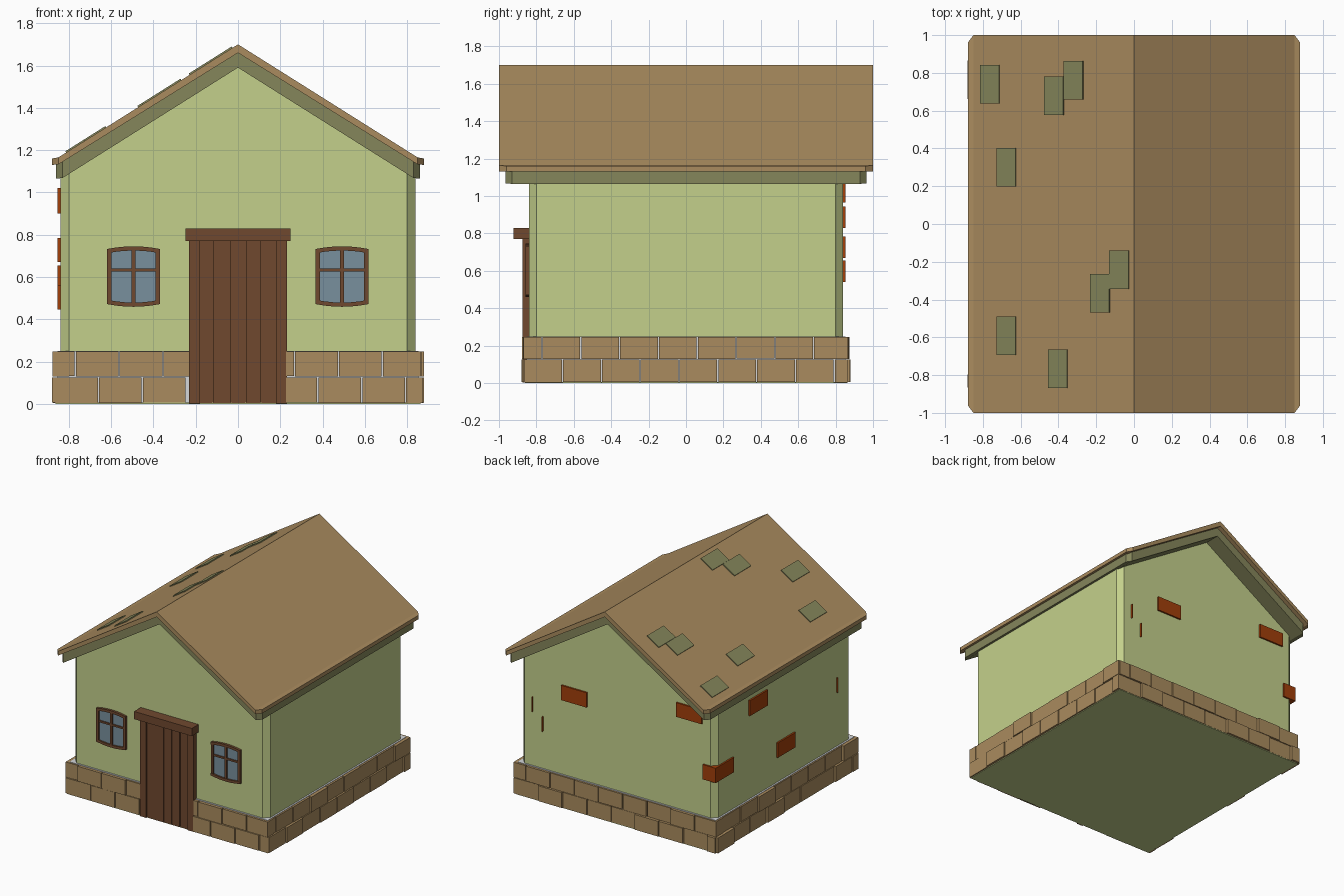
import bpy, bmesh, math, random
from mathutils import Matrix

random.seed(4)
cube = bpy.data.objects.get("Cube")
if cube:
    bpy.data.objects.remove(cube, do_unlink=True)


def material(name, rgb):
    m = bpy.data.materials.new(name)
    m.use_nodes = True
    m.diffuse_color = (*rgb, 1)
    m.node_tree.nodes["Principled BSDF"].inputs["Base Color"].default_value = (*rgb, 1)
    return m


plaster = material("green plaster", (0.55, 0.63, 0.26))
sandstone = material("tan sandstone", (0.40, 0.26, 0.113))
mortar = material("grey mortar", (0.66, 0.68, 0.70))
olive = material("olive trim", (0.235, 0.24, 0.105))
wood = material("dark wood", (0.16, 0.066, 0.028))
glass = material("blue glass", (0.19, 0.28, 0.34))
brick = material("red brick", (0.36, 0.05, 0.003))


def finish(name, bm, mat):
    bmesh.ops.recalc_face_normals(bm, faces=bm.faces)
    mesh = bpy.data.meshes.new(name)
    bm.to_mesh(mesh)
    bm.free()
    mesh.materials.append(mat)
    obj = bpy.data.objects.new(name, mesh)
    bpy.context.collection.objects.link(obj)


def add_box(bm, x, y, z, turn=Matrix()):
    """Box from (low, high) ranges, optionally transformed."""
    size = Matrix.Diagonal((x[1] - x[0], y[1] - y[0], z[1] - z[0], 1))
    centre = Matrix.Translation((sum(x) / 2, sum(y) / 2, sum(z) / 2))
    bmesh.ops.create_cube(bm, size=1, matrix=turn @ centre @ size)


def boxes(name, mat, ranges):
    bm = bmesh.new()
    for r in ranges:
        add_box(bm, *r)
    finish(name, bm, mat)


def add_prism(bm, outline, y0, y1):
    """Extrude an outline of (x, z) points along y."""
    face = bm.faces.new([bm.verts.new((x, y0, z)) for x, z in outline])
    new = bmesh.ops.extrude_face_region(bm, geom=[face])["geom"]
    bmesh.ops.translate(bm, vec=(0, y1 - y0, 0),
                        verts=[v for v in new if isinstance(v, bmesh.types.BMVert)])


def gable_body(name, mat, half):
    """Mirrored body from rows of (x, half depth, top z, bottom z), ridge last."""
    rows = [(-x, d, t, b) for x, d, t, b in half] + list(reversed(half[:-1]))
    bm = bmesh.new()
    rings = [[bm.verts.new((x, y, z)) for y, z in ((-d, b), (d, b), (d, t), (-d, t))]
             for x, d, t, b in rows]
    bm.faces.new(rings[0])
    bm.faces.new(rings[-1])
    for p, q in zip(rings, rings[1:]):
        for i in range(4):
            j = (i + 1) % 4
            bm.faces.new((p[i], p[j], q[j], q[i]))
    finish(name, bm, mat)


# Walls and the two roof layers
gable_body("walls", plaster, [(0.84, 0.80, 1.10, 0.004), (0.80, 0.84, 1.12, 0.004),
                              (0, 0.84, 1.62, 0.004)])
gable_body("under_roof_trim", olive, [(0.86, 0.93, 1.14, 1.065), (0.83, 0.965, 1.155, 1.068),
                                      (0, 0.965, 1.675, 1.59)])
gable_body("roof", sandstone, [(0.88, 0.96, 1.16, 1.13), (0.85, 1.0, 1.165, 1.132),
                               (0, 1.0, 1.70, 1.66)])

# Loose tiles lying on the -x slope, by plan centre
tiles = [(-0.765, 0.74), (-0.425, 0.68), (-0.322, 0.762), (-0.678, 0.30),
         (-0.08, -0.242), (-0.182, -0.367), (-0.678, -0.592), (-0.405, -0.767)]
slope = 0.63
bm = bmesh.new()
for x, y in tiles:
    turn = (Matrix.Translation((x + 0.005, y, 1.70 + slope * x))
            @ Matrix.Rotation(-math.atan(slope), 4, 'Y'))
    add_box(bm, (-0.06, 0.06), (-0.102, 0.102), (-0.01, 0.010), turn)
finish("roof_tiles", bm, olive)

# Stone base: floor, mortar core and two courses of stones on each side
M = 0.853
boxes("floor_slab", plaster, [((-0.862, 0.862), (-0.862, 0.862), (0, 0.006))])
boxes("mortar_core", mortar, [((-M, M), (-M, M), (0.006, 0.25))])
bm = bmesh.new()
step, gap, door_half = 0.2075, 0.003, 0.225
for side in range(4):
    turn = Matrix.Rotation(side * math.pi / 2, 4, 'Z')
    for first, z0, z1, reach in ((-0.66, 0.005, 0.125, 0.863), (-0.77, 0.129, 0.247, 0.861)):
        seams = [-0.868] + [first + step * i for i in range(8)] + [0.868]
        for a, b in zip(seams, seams[1:]):
            spans = [(a, b)]
            if side == 0:  # leave the doorway clear
                spans = [(a, min(b, -door_half)), (max(a, door_half), b)]
            for u0, u1 in spans:
                if u1 - u0 > 0.03:
                    out = reach + random.uniform(0, 0.018)
                    low = z0 + random.uniform(-0.001, 0.002)
                    add_box(bm, (u0 + gap, u1 - gap), (-out, -0.80), (low, z1), turn)
finish("base_stones", bm, sandstone)

# Door: posts, planks, backing and lintel
boxes("door_posts", wood, [((s * 0.205 - 0.026, s * 0.205 + 0.026), (-0.874, -0.82), (0.002, 0.775))
                           for s in (-1, 1)])
edges = [-0.182, -0.12, -0.032, 0.036, 0.108, 0.182]
boxes("door_planks", wood, [((a + 0.002, b - 0.002), (-0.864 - 0.004 * (i % 2), -0.82), (0.004, 0.775))
                            for i, (a, b) in enumerate(zip(edges, edges[1:]))])
boxes("door_backing", wood, [((-0.2, 0.2), (-0.858, -0.82), (0.004, 0.775))])
boxes("door_lintel", wood, [((-0.248, 0.248), (-0.922, -0.82), (0.77, 0.83))])


# Windows with bowed top and bottom rails
def bow(cx, half, z, rise, steps=6):
    pts = [-half + 2 * half * i / steps for i in range(steps + 1)]
    return [(cx + p, z + rise * (1 - (p / half) ** 2)) for p in pts]


for label, cx in (("left", 0.492), ("right", -0.494)):
    top, top_in = bow(cx, 0.126, 0.732, 0.013), bow(cx, 0.126, 0.712, 0.013)
    low, low_in = bow(cx, 0.126, 0.472, -0.013), bow(cx, 0.126, 0.492, -0.013)
    bm = bmesh.new()
    add_prism(bm, top + top_in[::-1], -0.858, -0.83)
    add_prism(bm, low + low_in[::-1], -0.858, -0.83)
    for x0, x1 in ((-0.126, -0.105), (-0.009, 0.009), (0.105, 0.126)):
        add_box(bm, (cx + x0, cx + x1), (-0.857, -0.83), (0.475, 0.729))
    add_box(bm, (cx - 0.11, cx + 0.11), (-0.855, -0.83), (0.627, 0.641))
    finish(label + "_window_frame", bm, wood)
    bm = bmesh.new()
    add_prism(bm, bow(cx, 0.115, 0.722, 0.013) + bow(cx, 0.115, 0.482, -0.013)[::-1], -0.846, -0.83)
    finish(label + "_window_glass", bm, glass)

# Exposed bricks on the back and -x walls, three of them only as thin edges
W = 0.853
back, side = (0.80, W), (-W, -0.80)
boxes("exposed_bricks", brick, [
    ((0.26, 0.478), back, (0.83, 0.945)),
    ((-0.73, -0.51), back, (0.965, 1.075)),
    ((-W, -0.74), (0.627, W), (0.54, 0.655)),
    ((0.727, 0.732), back, (0.67, 0.785)),
    ((0.640, 0.645), back, (0.54, 0.655)),
    (side, (0.21, 0.43), (0.90, 1.02)),
    (side, (-0.13, 0.09), (0.445, 0.56)),
    (side, (-0.652, -0.647), (0.67, 0.785)),
])
